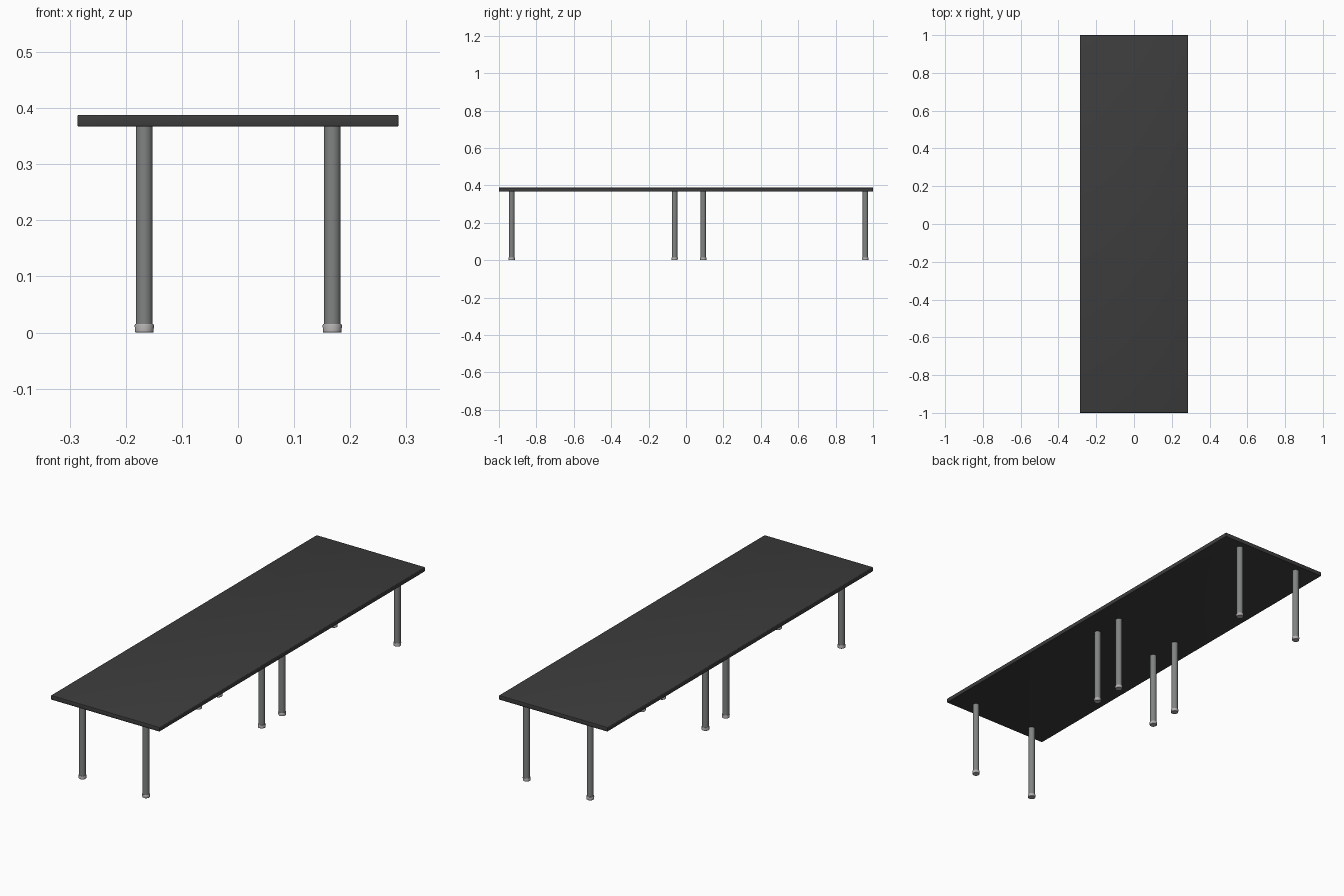
import bpy, bmesh, math

if "Cube" in bpy.data.objects:
    bpy.data.objects.remove(bpy.data.objects["Cube"])

def material(name, r, g, b):
    m = bpy.data.materials.new(name)
    m.diffuse_color = (r, g, b, 1)
    m.use_nodes = True
    m.node_tree.nodes["Principled BSDF"].inputs["Base Color"].default_value = m.diffuse_color
    return m

CHARCOAL = material("charcoal", 0.046, 0.046, 0.046)
STEEL = material("steel grey", 0.22, 0.225, 0.225)
LIGHT = material("light grey", 0.45, 0.43, 0.43)

def finish(name, bm, mat):
    bmesh.ops.recalc_face_normals(bm, faces=bm.faces)
    me = bpy.data.meshes.new(name)
    bm.to_mesh(me)
    bm.free()
    me.materials.append(mat)
    ob = bpy.data.objects.new(name, me)
    bpy.context.collection.objects.link(ob)
    bpy.context.view_layer.objects.active = ob
    ob.select_set(True)
    bpy.ops.object.shade_smooth_by_angle(angle=math.radians(35))
    ob.select_set(False)
    return ob

def lathe(name, profile, x, y, mat, sides=32):
    """Closed turned part from (radius, z) pairs, capped at both ends."""
    bm = bmesh.new()
    rings = [[bm.verts.new((x + r * math.cos(math.tau * i / sides),
                            y + r * math.sin(math.tau * i / sides), z))
              for i in range(sides)] for r, z in profile]
    for a, b in zip(rings, rings[1:]):
        for i in range(sides):
            j = (i + 1) % sides
            bm.faces.new((a[i], a[j], b[j], b[i]))
    bm.faces.new(rings[0])
    bm.faces.new(rings[-1])
    return finish(name, bm, mat)

# Table top: thin slab with softened edges
bm = bmesh.new()
bmesh.ops.create_cube(bm, size=1)
for v in bm.verts:
    v.co.x *= 0.572
    v.co.y *= 2.0
    v.co.z = 0.3775 + v.co.z * 0.021
bmesh.ops.bevel(bm, geom=list(bm.edges), offset=0.003, segments=3,
                profile=0.5, affect='EDGES')
finish("table_top", bm, CHARCOAL)

# Two sets of four round legs, each with a glide foot
for row, y in enumerate((-0.932, -0.061, 0.092, 0.959), 1):
    for side, x in (("left", -0.167), ("right", 0.168)):
        lathe(f"leg_{side}_{row}", [(0.015, 0.013), (0.015, 0.3685)], x, y, STEEL)
        lathe(f"foot_{side}_{row}",
              [(0.0155, 0), (0.0165, 0.001), (0.0172, 0.013), (0.0162, 0.015)],
              x, y, LIGHT)
